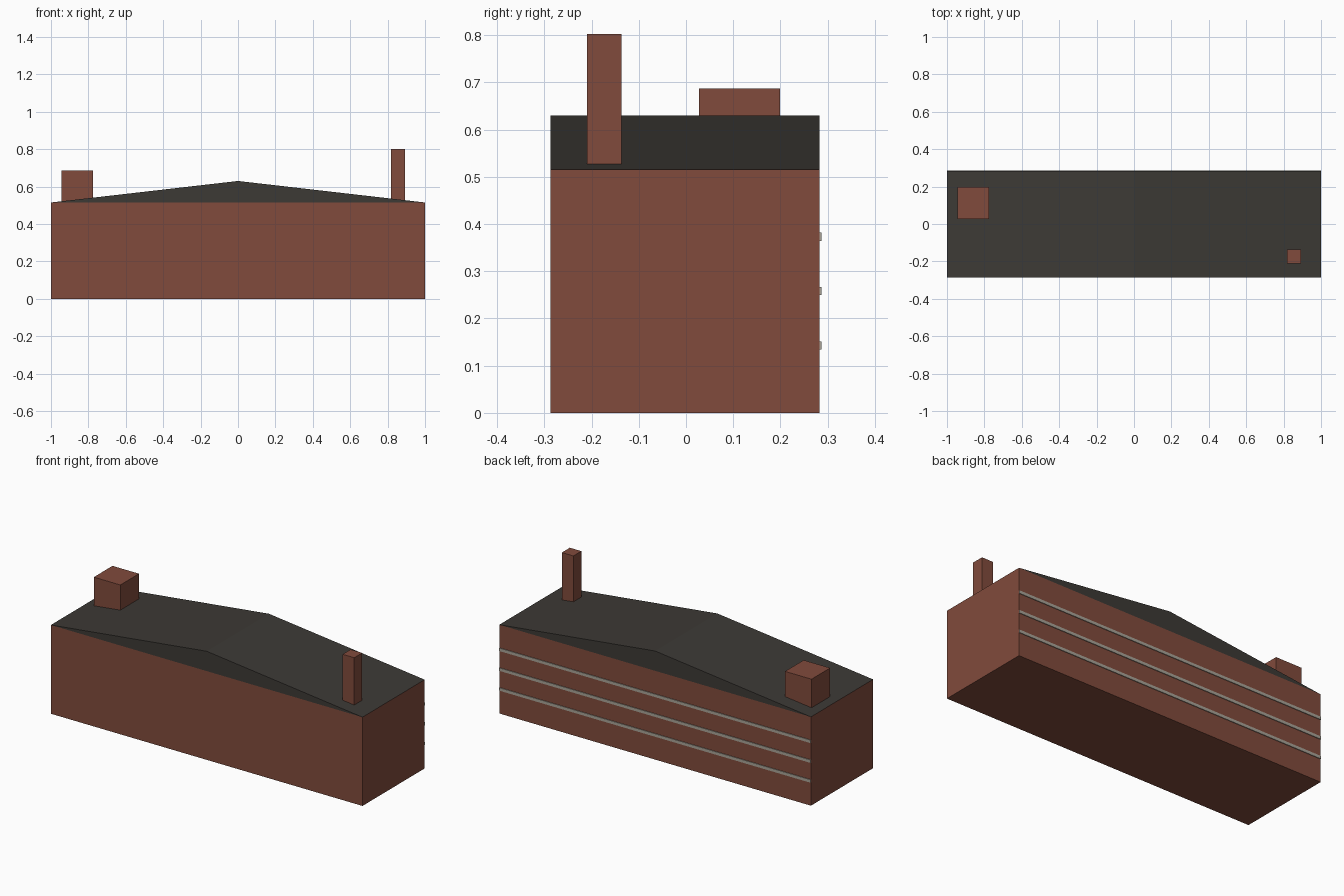
import bpy

if "Cube" in bpy.data.objects:
    bpy.data.objects.remove(bpy.data.objects["Cube"])


def material(name, rgb):
    m = bpy.data.materials.new(name)
    m.diffuse_color = (*rgb, 1)
    m.use_nodes = True
    m.node_tree.nodes["Principled BSDF"].inputs["Base Color"].default_value = m.diffuse_color
    return m


brick = material("brick", (0.22, 0.07, 0.045))
slate = material("slate", (0.046, 0.042, 0.036))
stone = material("stone", (0.40, 0.37, 0.31))


def prism(name, profile, y0, y1, mat):
    """Extrude an x-z profile (counter-clockwise seen from the front) from y0 to y1."""
    n = len(profile)
    verts = [(x, y, z) for y in (y0, y1) for x, z in profile]
    faces = [tuple(range(n)), tuple(reversed(range(n, 2 * n)))]
    faces += [(i, i + n, (i + 1) % n + n, (i + 1) % n) for i in range(n)]
    mesh = bpy.data.meshes.new(name)
    mesh.from_pydata(verts, [], faces)
    mesh.materials.append(mat)
    obj = bpy.data.objects.new(name, mesh)
    bpy.context.collection.objects.link(obj)
    return obj


def box(name, x, y, z, mat):
    profile = [(x[0], z[0]), (x[1], z[0]), (x[1], z[1]), (x[0], z[1])]
    return prism(name, profile, y[0], y[1], mat)


FRONT, BACK, EAVES, RIDGE = -0.287, 0.283, 0.515, 0.63

# Main block and shallow gabled roof
box("building_body", (-1, 1), (FRONT, BACK), (0, EAVES), brick)
prism("gable_roof", [(-1, EAVES), (1, EAVES), (0, RIDGE)], FRONT, BACK, slate)

# Rooftop stair house and chimney
box("stair_house", (-0.945, -0.775), (0.028, 0.199), (EAVES, 0.687), brick)
box("chimney", (0.819, 0.893), (-0.21, -0.137), (EAVES, 0.802), brick)

# Stone string courses along the back wall
for i, z in enumerate((0.143, 0.258, 0.373)):
    box(f"string_course_{i + 1}", (-1, 1), (BACK - 0.004, BACK + 0.004),
        (z - 0.0085, z + 0.0085), stone)
